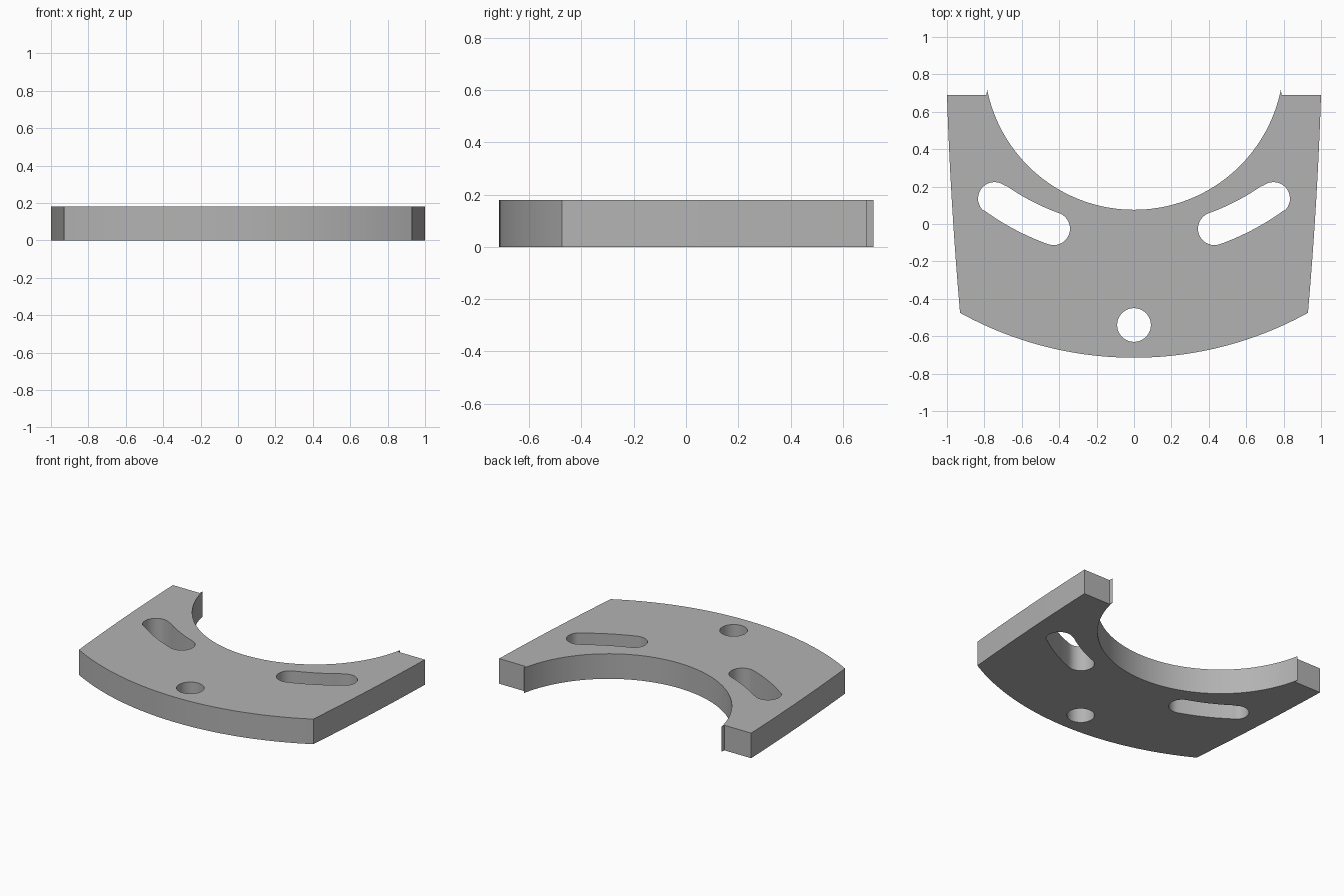
import bpy, bmesh
from math import sin, cos, asin, atan2, hypot, pi

if "Cube" in bpy.data.objects:
    bpy.data.objects.remove(bpy.data.objects["Cube"])

THICK = 0.18


def arc(cx, cy, r, a0, a1, n):
    """Points along a circular arc, both ends included."""
    steps = [a0 + (a1 - a0) * i / n for i in range(n + 1)]
    return [(cx + r * cos(a), cy + r * sin(a)) for a in steps]


def mirror(points):
    return [(-x, y) for x, y in reversed(points)]


def side(n=12, bow=0.008):
    """Slightly bowed side edge, front corner to back corner."""
    ts = [i / n for i in range(1, n + 1)]
    return [(0.93 + 0.07 * t + 4 * bow * t * (1 - t), -0.475 + 1.165 * t) for t in ts]


def slot(cy, p0, p1, r, n=16):
    """Curved slot about (0, cy), rounded at p0 (inner end) and p1 (outer end)."""
    a0, a1 = (atan2(y - cy, x) for x, y in (p0, p1))
    rad = hypot(p0[0], p0[1] - cy)
    pts = arc(0, cy, rad + r, a0, a1, n)
    pts += arc(*p1, r, a1, a1 + pi, n)[1:]
    pts += arc(0, cy, rad - r, a1, a0, n)[1:]
    pts += arc(*p0, r, a0 + pi, a0 + 2 * pi, n)[1:-1]
    return pts


# Outline: curved front, bowed sides, back ends with small lips, round cut-out
half = asin(0.93 / 1.922)
front = arc(0, 1.207, 1.922, -pi / 2 - half, -pi / 2 + half, 48)
lip = asin(0.785 / 0.801)
cutout = arc(0, 0.877, 0.801, -pi / 2 + lip, -pi / 2 - lip, 64)
right = side() + [(0.789, 0.69)]
outline = front + right + cutout + mirror(right)

# Openings: two mirrored slots and one round hole
left_slot = slot(1.173, (0.43, -0.025), (0.746, 0.136), 0.088)
round_hole = arc(0, -0.54, 0.09, 0, 2 * pi, 48)[:-1]

# Flat plate face, then extruded to thickness
bm = bmesh.new()
for loop in (outline, left_slot, mirror(left_slot), round_hole):
    verts = [bm.verts.new((x, y, 0)) for x, y in loop]
    for i, v in enumerate(verts):
        bm.edges.new((verts[i - 1], v))
bmesh.ops.triangle_fill(bm, use_beauty=True, edges=bm.edges[:], normal=(0, 0, 1))
top = bmesh.ops.extrude_face_region(bm, geom=bm.faces[:])["geom"]
bmesh.ops.translate(bm, vec=(0, 0, THICK),
                    verts=[g for g in top if isinstance(g, bmesh.types.BMVert)])
bmesh.ops.recalc_face_normals(bm, faces=bm.faces[:])

mesh = bpy.data.meshes.new("slotted_plate")
bm.to_mesh(mesh)
bm.free()
plate = bpy.data.objects.new("slotted_plate", mesh)
bpy.context.collection.objects.link(plate)

# Smooth curved walls with crisp edges
mesh.shade_smooth()
mesh.set_sharp_from_angle(angle=0.5)

# Single grey material
grey = bpy.data.materials.new("plain_grey")
grey.use_nodes = True
colour = (0.45, 0.45, 0.45, 1)
grey.diffuse_color = colour
grey.node_tree.nodes["Principled BSDF"].inputs["Base Color"].default_value = colour
mesh.materials.append(grey)
